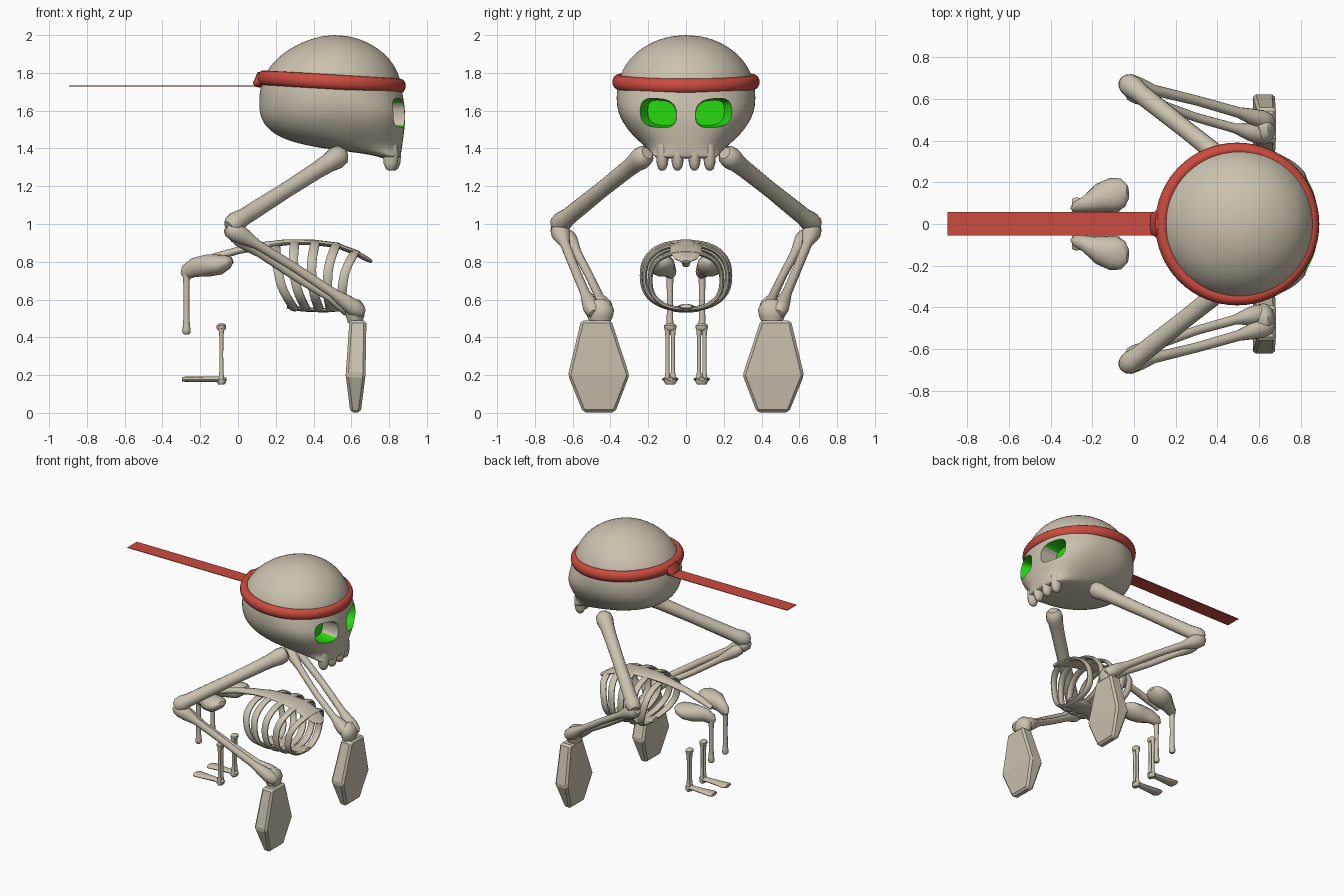
import bpy, bmesh, math
from mathutils import Vector

if "Cube" in bpy.data.objects:
    bpy.data.objects.remove(bpy.data.objects["Cube"], do_unlink=True)


def material(name, rgb):
    m = bpy.data.materials.new(name)
    m.use_nodes = True
    m.diffuse_color = (*rgb, 1)
    m.node_tree.nodes["Principled BSDF"].inputs["Base Color"].default_value = (*rgb, 1)
    return m


BONE = material("bone", (0.60, 0.54, 0.43))
RED = material("red_cloth", (0.60, 0.07, 0.05))
GREEN = material("eye_green", (0.02, 0.70, 0.005))
parts = []


def surface(name, rings, mats, closed=False):
    """Skin a list of equal rings; caps the ends unless closed."""
    bm = bmesh.new()
    loops = [[bm.verts.new(p) for p in ring] for ring in rings]
    n = len(loops[0])
    pairs = list(zip(loops, loops[1:])) + ([(loops[-1], loops[0])] if closed else [])
    for a, b in pairs:
        for i in range(n):
            j = (i + 1) % n
            bm.faces.new((a[i], a[j], b[j], b[i]))
    if not closed:
        bm.faces.new(loops[0])
        bm.faces.new(loops[-1])
    bmesh.ops.recalc_face_normals(bm, faces=bm.faces)
    mesh = bpy.data.meshes.new(name)
    bm.to_mesh(mesh)
    bm.free()
    ob = bpy.data.objects.new(name, mesh)
    bpy.context.collection.objects.link(ob)
    for m in mats:
        mesh.materials.append(m)
    parts.append(ob)
    return ob


def power(v, n):
    return math.copysign(abs(v) ** (2 / n), v)


def circle(n):
    return [(math.cos(2 * math.pi * i / n), math.sin(2 * math.pi * i / n)) for i in range(n)]


def sweep(name, stations, mat=BONE, n=14):
    """Stations are (point, sideways radius, other radius)."""
    pts = [Vector(s[0]) for s in stations]
    rings = []
    for k, (_, ru, rv) in enumerate(stations):
        t = (pts[min(k + 1, len(pts) - 1)] - pts[max(k - 1, 0)]).normalized()
        u = Vector((0, 1, 0))
        u = (u - t * u.dot(t)).normalized()
        v = t.cross(u)
        rings.append([pts[k] + u * c * ru + v * s * rv for c, s in circle(n)])
    return surface(name, rings, [mat])


def bone(name, a, b, shaft, end_a, end_b, bow=(0, 0, 0)):
    """Long bone with a rounded knob at each end and a thin shaft."""
    a, b, bow = Vector(a), Vector(b), Vector(bow)
    profile = [(0, end_a * .55), (.025, end_a * .9), (.07, end_a), (.13, end_a * .85),
               (.22, shaft * 1.08), (.5, shaft), (.78, shaft * 1.08),
               (.87, end_b * .85), (.93, end_b), (.975, end_b * .9), (1, end_b * .55)]
    return sweep(name, [(a.lerp(b, t) + bow * math.sin(math.pi * t), r, r) for t, r in profile])


# Skull: height, back, front, half width, squareness of the face
skull_rows = [(2.0, .47, .56, .05, 2), (1.975, .36, .67, .165, 2), (1.9, .22, .79, .285, 2),
              (1.8, .14, .855, .35, 2), (1.71, .112, .87, .37, 2.1), (1.62, .108, .885, .37, 2.6),
              (1.55, .12, .888, .345, 2.7), (1.48, .175, .88, .295, 2.6), (1.425, .30, .872, .235, 2.5),
              (1.39, .52, .867, .195, 2.6), (1.365, .73, .862, .175, 2.6), (1.345, .76, .855, .16, 2.6)]
rings = []
for z, back, front, w, sq in skull_rows:
    mid, half = (back + front) / 2, (front - back) / 2
    ring = []
    for c, s in circle(32):
        e = sq if c > 0 else 2
        ring.append((mid + half * power(c, e), w * power(s, e), z))
    rings.append(ring)
skull = surface("skull", rings, [BONE, GREEN])
skull.modifiers.new("smooth", "SUBSURF").levels = 2
bpy.context.view_layer.objects.active = skull
bpy.ops.object.modifier_apply(modifier="smooth")

# Eye sockets, cut into the face with green walls and floor
for s in (-1, 1):
    rings = [[(x, s * (cy + hy * power(c, 2.8)), 1.588 + hz * power(d, 2.8) + .012 * c)
              for c, d in circle(28)]
             for x, cy, hy, hz in ((.75, .128, .075, .066), (.835, .15, .1, .076), (1, .15, .1, .076))]
    cutter = surface("socket_cutter", rings, [BONE, GREEN])
    for f in cutter.data.polygons:
        f.material_index = 0 if f.normal.y * s < -.6 else 1
    cutter.hide_render = True
    cut = skull.modifiers.new("socket", "BOOLEAN")
    cut.object, cut.operation, cut.solver = cutter, "DIFFERENCE", "EXACT"
    bpy.context.view_layer.objects.active = skull
    bpy.ops.object.modifier_apply(modifier="socket")
    parts.remove(cutter)
    bpy.data.objects.remove(cutter, do_unlink=True)

# Teeth
for s in (-1, 1):
    for y, x in ((.045, .822), (.125, .808)):
        sweep("tooth", [((x, s * y, z), .034 * k, .043 * k) for z, k in
                        ((1.42, .9), (1.37, 1.0), (1.32, .88), (1.295, .65), (1.283, .3))])

# Headband, knot and trailing tail
bpy.ops.mesh.primitive_torus_add(major_segments=64, minor_segments=16, major_radius=.357,
                                 minor_radius=.033, location=(.495, 0, 1.752), rotation=(0, .06, 0))
band = bpy.context.object
band.name = "headband"
band.scale = (1.01, 1, 1.2)
band.data.materials.append(RED)
parts.append(band)
sweep("headband_knot", [((.16, 0, 1.765), .09, .045), ((.12, 0, 1.762), .075, .046),
                        ((.085, 0, 1.735), .05, .012)], RED)
surface("headband_tail", [[(x, y, z) for y, z in ((-.055, 1.729), (.058, 1.729), (.058, 1.733), (-.055, 1.733))]
                          for x in (-.895, .12)], [RED])

for s, side in ((-1, "right"), (1, "left")):
    # Arms
    bone(side + "_upper_arm", (.56, s * .205, 1.375), (-.05, s * .69, .985), .043, .06, .055)
    bone(side + "_outer_forearm", (-.06, s * .675, .985), (.66, s * .485, .525), .024, .052, .046, (0, s * .012, .015))
    bone(side + "_inner_forearm", (-.03, s * .635, .95), (.63, s * .425, .535), .022, .042, .048, (0, -s * .02, -.02))
    sweep(side + "_wrist", [((.62, s * .455, z), .075 * k, .055 * k) for z, k in
                            ((.6, .4), (.58, .75), (.545, 1), (.51, .9), (.475, .7))])
    # Flat hands
    hand = surface(side + "_hand", [[(x0, s * y0, z), (x1, s * y0, z), (x1, s * y1, z), (x0, s * y1, z)]
                                    for z, x0, x1, y0, y1 in ((.003, .595, .65, .375, .545),
                                                              (.2, .57, .675, .3, .625),
                                                              (.49, .59, .68, .395, .555))], [BONE])
    bev = hand.modifiers.new("bevel", "BEVEL")
    bev.width, bev.segments = .014, 1
    # Pelvis wings
    sweep(side + "_pelvis", [((x, s * y, z), a, b) for x, y, z, a, b in
                             ((-.297, .075, .73, .01, .012), (-.275, .08, .745, .03, .04),
                              (-.23, .095, .77, .04, .052), (-.16, .125, .78, .07, .06),
                              (-.1, .14, .785, .082, .055), (-.055, .15, .8, .07, .038), (-.03, .152, .81, .035, .015))])
    # Legs and feet
    bone(side + "_thigh", (-.273, s * .085, .76), (-.273, s * .085, .415), .016, .022, .023)
    for y in (.069, .098):
        bone(side + "_shin", (-.088, s * y, .47), (-.088, s * y, .15), .01, .016, .017)
    for z in (.455, .17):
        sweep(side + "_shin_knob", [((-.088, s * .0835, z + d), .032 * k, .026 * k)
                                    for d, k in ((.017, .6), (.008, 1), (-.008, 1), (-.02, .6))])
    sweep(side + "_foot", [((x, s * .0835, .178), w, h) for x, w, h in
                           ((-.06, .012, .008), (-.085, .032, .014), (-.13, .026, .014),
                            (-.22, .036, .014), (-.28, .044, .014), (-.297, .036, .012))])

# Spine that widens into the top of the ribcage
sweep("spine", [((x, 0, z), w, h) for x, z, w, h in
                ((-.22, .785, .02, .015), (-.12, .825, .03, .022), (0, .86, .028, .02),
                 (.13, .885, .04, .02), (.25, .903, .06, .016), (.4, .903, .075, .015),
                 (.52, .888, .085, .015), (.62, .85, .085, .015), (.68, .815, .06, .014), (.71, .8, .02, .008))])
sweep("sternum", [((x, 0, z), w, .012) for x, z, w in
                  ((.26, .565, .04), (.34, .548, .07), (.46, .543, .08), (.55, .55, .07), (.59, .565, .03))])

# Ribs: top x, bottom x, half width, top height
for xt, xb, w, top in ((.20, .30, .205, .875), (.30, .36, .23, .9), (.41, .43, .232, .903),
                       (.52, .49, .22, .89), (.62, .555, .19, .85)):
    low = .55
    mid, h = (top + low) / 2, (top - low) / 2
    rings = []
    for c, s in circle(48):
        t = (1 - c) / 2
        x = xt + (xb - xt) * t - .03 * math.sin(math.pi * t)
        centre = Vector((x, w * power(s, 2.4), mid + h * power(c, 2.4)))
        out = Vector((0, s, c))
        rings.append([centre + out * .013 * p + Vector((.026 * q, 0, 0)) for p, q in circle(10)])
    surface("rib", rings, [BONE], closed=True)

# Shading
for ob in parts:
    bpy.ops.object.select_all(action="DESELECT")
    ob.select_set(True)
    bpy.context.view_layer.objects.active = ob
    if "hand" in ob.name or "tail" in ob.name:
        if not ob.name.startswith("headband"):
            bpy.ops.object.shade_flat()
    else:
        bpy.ops.object.shade_smooth_by_angle(angle=math.radians(45))
